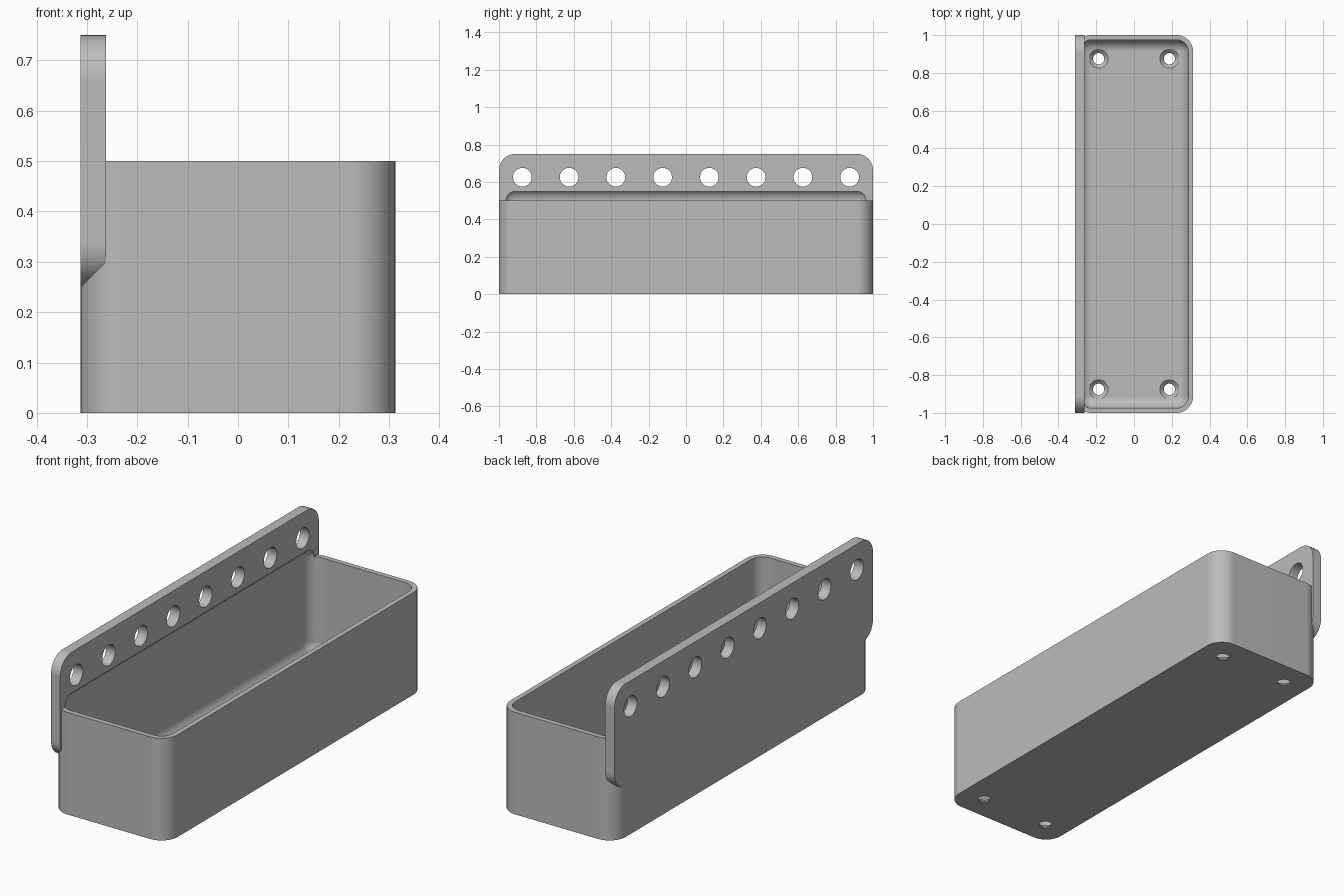
import bpy, bmesh, math
from mathutils import Matrix, Vector

cube = bpy.data.objects.get("Cube")
if cube:
    bpy.data.objects.remove(cube, do_unlink=True)

WALL, PLATE = 0.025, 0.05
HALF_X, HALF_Y = 0.3125, 1.0
INNER_R = 0.0625
OUTER_R = INNER_R + WALL

grey = bpy.data.materials.new("plain grey")
grey.use_nodes = True
tone = (0.5, 0.5, 0.5, 1)
grey.diffuse_color = tone
grey.node_tree.nodes["Principled BSDF"].inputs["Base Color"].default_value = tone


def finish(name, bm):
    mesh = bpy.data.meshes.new(name)
    bmesh.ops.recalc_face_normals(bm, faces=bm.faces)
    bm.to_mesh(mesh)
    bm.free()
    obj = bpy.data.objects.new(name, mesh)
    bpy.context.collection.objects.link(obj)
    mesh.materials.append(grey)
    return obj


def rounded_box(name, low, high, radius, axis=None, segments=10):
    """Box with edges rounded along one axis, or everywhere when axis is None."""
    low, high = Vector(low), Vector(high)
    bm = bmesh.new()
    bmesh.ops.create_cube(bm, size=1)
    bmesh.ops.scale(bm, vec=high - low, verts=bm.verts)
    bmesh.ops.translate(bm, vec=(low + high) / 2, verts=bm.verts)
    edges = [e for e in bm.edges if axis is None
             or abs((e.verts[0].co - e.verts[1].co)[axis]) > 0.001]
    bmesh.ops.bevel(bm, geom=edges, offset=radius, offset_type='OFFSET',
                    segments=segments, profile=0.5, affect='EDGES', clamp_overlap=False)
    return finish(name, bm)


def cone_at(bm, centre, r1, r2, depth, turn=Matrix()):
    bmesh.ops.create_cone(bm, cap_ends=True, segments=40, radius1=r1, radius2=r2,
                          depth=depth, matrix=Matrix.Translation(centre) @ turn)


def combine(target, tool, operation):
    mod = target.modifiers.new(operation.lower(), 'BOOLEAN')
    mod.operation, mod.solver, mod.object = operation, 'EXACT', tool
    bpy.context.view_layer.objects.active = target
    bpy.ops.object.modifier_apply(modifier=mod.name)
    bpy.data.objects.remove(tool, do_unlink=True)


# Bin body and mounting plate
tray = rounded_box("storage_bin", (-HALF_X, -HALF_Y, 0), (HALF_X, HALF_Y, 0.5), OUTER_R, axis=2)
plate = rounded_box("mounting_plate", (-HALF_X, -HALF_Y, 0.25),
                    (PLATE - HALF_X, HALF_Y, 0.75), OUTER_R, axis=0)
combine(tray, plate, 'UNION')

# Rounded cavity that also bites into the plate
cavity = rounded_box("cavity", (WALL - HALF_X, WALL - HALF_Y, WALL),
                     (HALF_X - WALL, HALF_Y - WALL, 0.5 + INNER_R), INNER_R)
combine(tray, cavity, 'DIFFERENCE')

# Row of holes through the plate
bm = bmesh.new()
for i in range(8):
    cone_at(bm, (-HALF_X, -0.875 + i * 0.25, 0.625), 0.05, 0.05, 0.3,
            Matrix.Rotation(math.pi / 2, 4, 'Y'))
combine(tray, finish("plate_holes", bm), 'DIFFERENCE')

# Countersunk screw holes in the floor
for name, z, r1, r2, depth in (("screw_holes", 0, 0.03, 0.03, 0.2),
                               ("countersinks", 0.02, 0.03, 0.06, 0.03)):
    bm = bmesh.new()
    for x in (-0.1875, 0.1875):
        for y in (-0.875, 0.875):
            cone_at(bm, (x, y, z), r1, r2, depth)
    combine(tray, finish(name, bm), 'DIFFERENCE')

# Smooth curves, crisp edges
bpy.ops.object.select_all(action='DESELECT')
tray.select_set(True)
bpy.context.view_layer.objects.active = tray
bpy.ops.object.shade_smooth_by_angle(angle=math.radians(30))
weighted = tray.modifiers.new("even_shading", 'WEIGHTED_NORMAL')
weighted.keep_sharp = True
